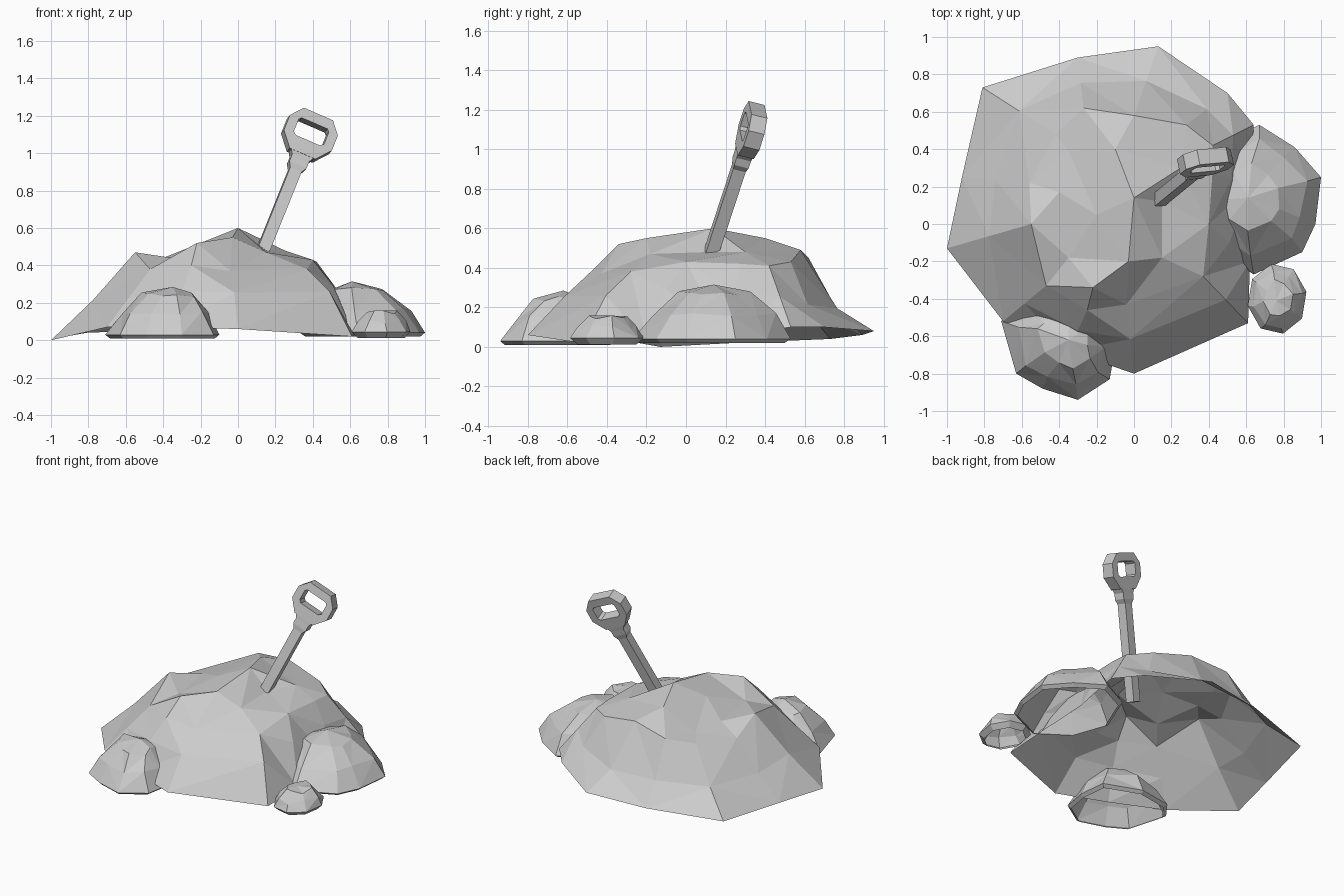
import bpy, bmesh, random
from math import sin, cos, pi
from mathutils import Vector, Matrix
from mathutils.geometry import delaunay_2d_cdt

if "Cube" in bpy.data.objects:
    bpy.data.objects.remove(bpy.data.objects["Cube"])

random.seed(4)


def add_object(name, verts, faces, matrix=None):
    mesh = bpy.data.meshes.new(name)
    mesh.from_pydata([tuple(v) for v in verts], [], faces)
    bm = bmesh.new()
    bm.from_mesh(mesh)
    bmesh.ops.recalc_face_normals(bm, faces=bm.faces)
    bm.to_mesh(mesh)
    bm.free()
    obj = bpy.data.objects.new(name, mesh)
    if matrix:
        obj.matrix_world = matrix
    bpy.context.collection.objects.link(obj)
    return obj


def bridge(count, a, b):
    """Quads between ring number a and ring number b."""
    return [(a * count + i, a * count + (i + 1) % count,
             b * count + (i + 1) % count, b * count + i) for i in range(count)]


# Mound: base outline, shoulder line and summit points, triangulated as an open shell
base = [(-1, -.13, 0), (-.92, .25, .02), (-.81, .73, .04), (-.3, .89, .06),
        (.13, .95, .08), (.5, .7, .1), (.64, .53, .1), (.62, .2, .05),
        (.62, -.2, .03), (.61, -.53, .02), (0, -.8, .06), (-.35, -.68, .07),
        (-.7, -.52, .07)]
shoulder = [(-.55, 0, .47), (-.56, .22, .38), (-.42, .48, .40), (-.27, .62, .45),
            (0, .58, .49), (.28, .53, .43), (.42, .42, .41), (.42, .28, .42),
            (.40, 0, .43), (.37, -.28, .38), (-.04, -.43, .37), (-.25, -.46, .40),
            (-.47, -.33, .38)]
lift = [-.02, -.02, -.03, -.05, -.09, -.05, 0, .05, .06, .06, .04, .03, 0]
summit = [(0, .14, .6), (-.03, -.2, .55), (-.22, -.34, .52), (-.35, -.18, .44),
          (-.4, .17, .44), (-.2, .05, .52), (-.35, .39, .43), (-.1, .4, .55),
          (.15, -.18, .47), (.15, .12, .48), (.25, .3, .48)]
middle = [Vector(b).lerp(Vector(s), .5) + Vector((0, 0, dz))
          for b, s, dz in zip(base, shoulder, lift)]
points = [Vector(p) for p in base + middle + shoulder + summit]
result = delaunay_2d_cdt([p.xy for p in points], [], [list(range(len(base)))], 1, 1e-5)
verts = [points[src[0]] for src in result[3]]
add_object("mound", verts, [tuple(f) for f in result[2]])


def rock(name, outline, peak, low, jitter, levels):
    """Open faceted dome with a thin lip turned under at the ground."""
    n = len(outline)
    cx = sum(p[0] for p in outline) / n
    cy = sum(p[1] for p in outline) / n
    verts = []
    for k, (scale, up, pull) in enumerate(levels):
        ox, oy = cx + (peak[0] - cx) * pull, cy + (peak[1] - cy) * pull
        for x, y in outline:
            j = jitter if k > 1 else 0
            verts.append((ox + (x - cx) * scale + random.uniform(-j, j),
                          oy + (y - cy) * scale + random.uniform(-j, j),
                          low + (peak[2] - low) * up + random.uniform(-j, j)))
    verts.append(peak)
    last = len(levels) - 1
    faces = []
    for k in range(last):
        for i, (a, b, c, d) in enumerate(bridge(n, k, k + 1)):
            faces += [(a, b, c), (a, c, d)] if i % 2 else [(a, b, d), (b, c, d)]
    faces += [(last * n + i, last * n + (i + 1) % n, (last + 1) * n) for i in range(n)]
    add_object(name, verts, faces)


# Three smaller rocks, partly sunk into the foot of the mound
dome = [(.92, 0, 0), (1, .07, 0), (.78, .5, .2), (.45, .86, .6)]
rock("front_rock", [(-.71, -.52), (-.63, -.8), (-.49, -.88), (-.3, -.94), (-.13, -.83),
                    (-.1, -.66), (-.12, -.46), (-.38, -.36), (-.62, -.4)],
     (-.35, -.62, .285), .01, .015, dome)
rock("right_rock", [(.67, .53), (.86, .41), (1, .25), (.97, 0), (.9, -.15), (.64, -.27),
                    (.42, -.12), (.33, .13), (.45, .42)],
     (.61, .14, .315), .02, .012, dome)
rock("small_rock", [(.765 + .16 * cos(a), -.4 + .19 * sin(a))
                    for a in (i * pi / 4 + .2 for i in range(8))],
     (.76, -.41, .16), .012, .012, [(.8, 0, 0), (1, .22, 0), (.82, .6, 0), (.5, .92, 0)])

# Leaning tool frame: width, thickness and length axes through the grip centre
length = Vector((.245, .2, .61)).normalized()
width = Vector((.89, .18, 0))
width = (width - length * width.dot(length)).normalized()
thick = length.cross(width)
frame = Matrix((width, thick, length)).transposed().to_4x4()
frame.translation = (.38, .33, 1.095)

# Shaft with a flared collar below the grip
sections = [(-.86, .033, .033), (-.215, .033, .033), (-.185, .05, .038), (-.145, .05, .038),
            (-.10, .075, .04)]
verts = [(sx * w, sy * t, z) for z, w, t in sections
         for sx, sy in ((-1, -1), (1, -1), (1, 1), (-1, 1))]
faces = sum((bridge(4, k, k + 1) for k in range(4)), [])
add_object("shaft", verts, faces + [(0, 1, 2, 3), (16, 17, 18, 19)], frame)


# Eight-sided grip with a through hole
def mirrored(half):
    return half + [(-x, z) for x, z in reversed(half)]


outer = mirrored([(.085, .118), (.14, .05), (.14, -.04), (.075, -.12)])
inner = mirrored([(.075, .062), (.088, .048), (.088, -.025), (.07, -.04)])
verts = [(x, y, z) for ring, y in ((outer, -.042), (outer, .042), (inner, .042), (inner, -.042))
         for x, z in ring]
add_object("grip", verts, sum((bridge(8, k, (k + 1) % 4) for k in range(4)), []), frame)
